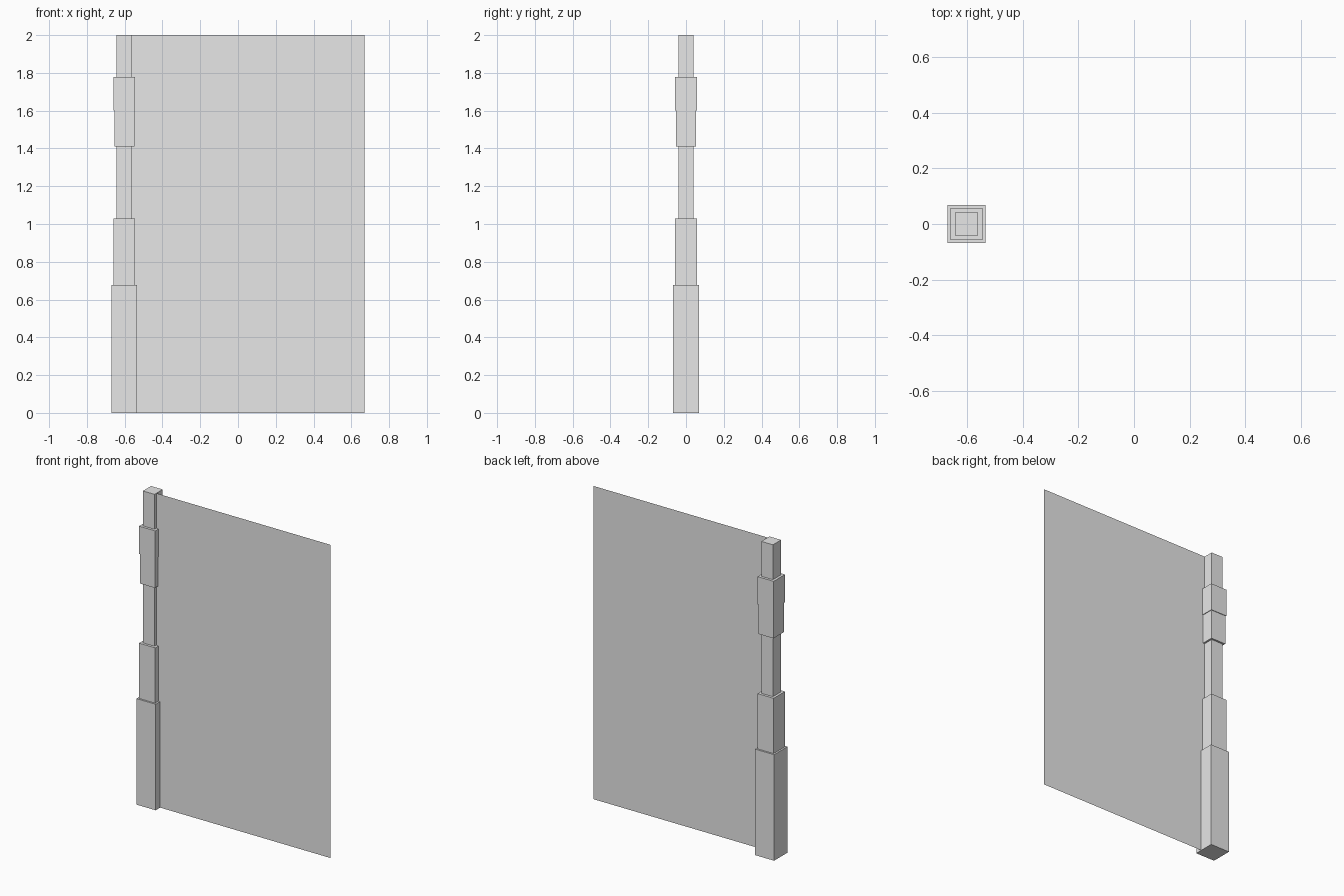
import bpy
import bmesh

cube = bpy.data.objects.get("Cube")
if cube:
    bpy.data.objects.remove(cube, do_unlink=True)

POST_X = -0.602
SHEET_Y = -0.023

# One plain grey for everything
grey = bpy.data.materials.new("plain_grey")
grey.use_nodes = True
colour = (0.8, 0.8, 0.8, 1)
grey.diffuse_color = colour
grey.node_tree.nodes["Principled BSDF"].inputs["Base Color"].default_value = colour


def add_object(name, bm):
    mesh = bpy.data.meshes.new(name)
    bm.to_mesh(mesh)
    bm.free()
    mesh.materials.append(grey)
    obj = bpy.data.objects.new(name, mesh)
    bpy.context.collection.objects.link(obj)


def add_block(name, half, bottom, top):
    """Square block of the post, centred on the post axis."""
    bm = bmesh.new()
    bmesh.ops.create_cube(bm, size=1)
    bmesh.ops.scale(bm, vec=(2 * half, 2 * half, top - bottom), verts=bm.verts)
    bmesh.ops.translate(bm, vec=(POST_X, 0, (bottom + top) / 2), verts=bm.verts)
    add_object(name, bm)


# Post: stacked square sections
add_block("post_base", 0.068, 0, 0.677)
add_block("post_lower_sleeve", 0.057, 0.677, 1.03)
add_block("post_shaft", 0.041, 1.03, 1.41)
add_block("post_collar_lower", 0.053, 1.41, 1.6)
add_block("post_collar_upper", 0.057, 1.6, 1.777)
add_block("post_top", 0.041, 1.777, 2)

# Flat sheet running from inside the post to the far side, ahead of the axis
bm = bmesh.new()
corners = [(POST_X, 0), (0.67, 0), (0.67, 2), (POST_X, 2)]
bm.faces.new([bm.verts.new((x, SHEET_Y, z)) for x, z in corners])
add_object("panel_sheet", bm)
